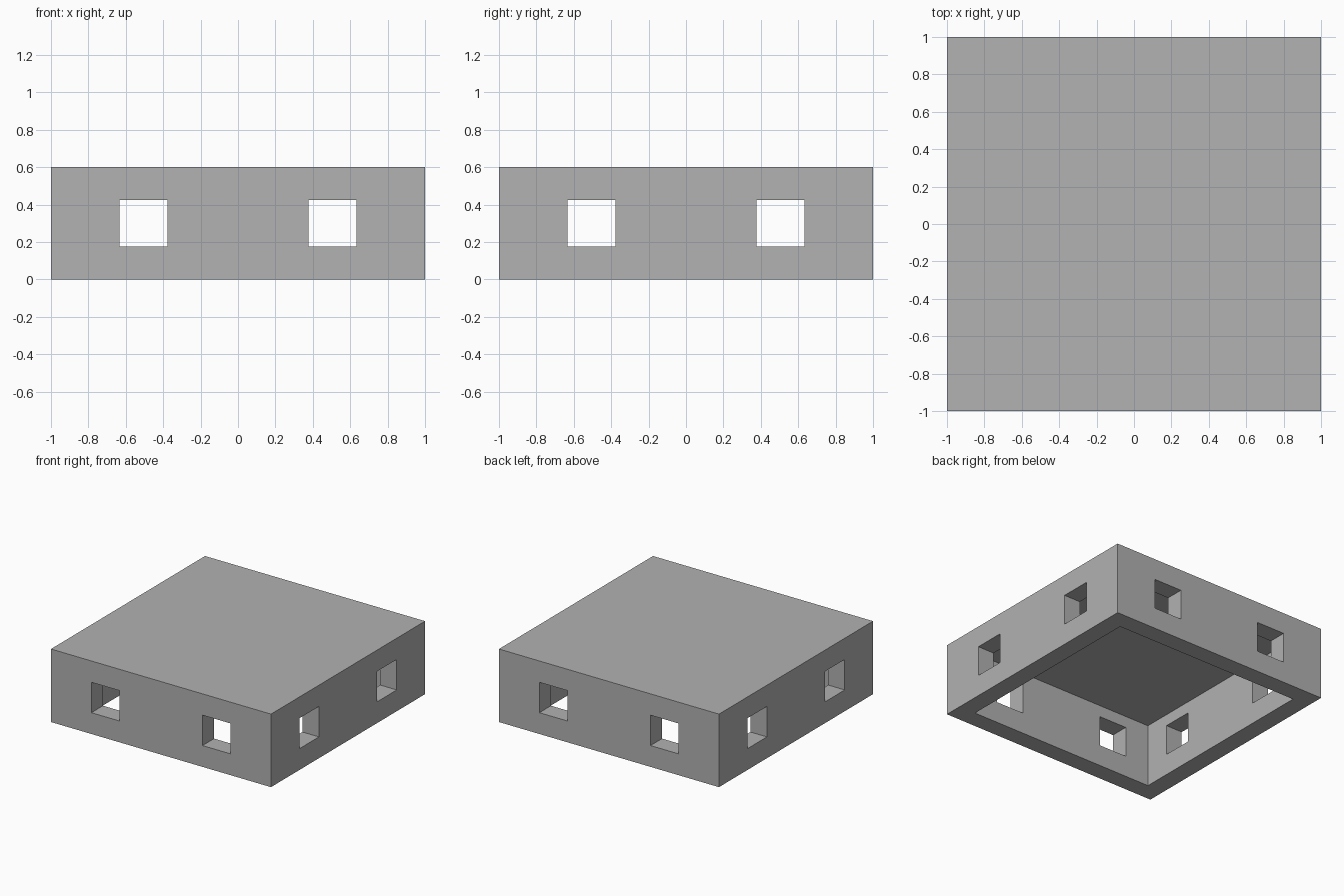
import bpy
import bmesh
from mathutils import Matrix, Vector

cube = bpy.data.objects.get("Cube")
if cube:
    bpy.data.objects.remove(cube, do_unlink=True)

HEIGHT = 0.6
WALL = 0.15
ROOF = 0.08
WINDOW = 0.255
OFFSET = 0.505   # window centre from the middle of each wall


def make_boxes(name, boxes):
    """One object from a list of (centre, size) boxes."""
    bm = bmesh.new()
    for centre, size in boxes:
        matrix = Matrix.Translation(centre) @ Matrix.Diagonal(Vector(size)).to_4x4()
        bmesh.ops.create_cube(bm, size=1, matrix=matrix)
    mesh = bpy.data.meshes.new(name)
    bm.to_mesh(mesh)
    bm.free()
    obj = bpy.data.objects.new(name, mesh)
    bpy.context.collection.objects.link(obj)
    return obj


# Single grey material
grey = bpy.data.materials.new("plain grey")
grey.use_nodes = True
colour = (0.445, 0.445, 0.445, 1)
grey.diffuse_color = colour
grey.node_tree.nodes["Principled BSDF"].inputs["Base Color"].default_value = colour

# Solid block
shell = make_boxes("open_bottom_shell", [((0, 0, HEIGHT / 2), (2, 2, HEIGHT))])
shell.data.materials.append(grey)

# Cavity open at the bottom, and window shafts through opposite walls
inner = 2 - 2 * WALL
depth = HEIGHT - ROOF
mid = HEIGHT / 2
cutters = [
    make_boxes("cavity_cutter", [((0, 0, depth / 2 - 0.5), (inner, inner, depth + 1))]),
    make_boxes("front_back_window_cutter",
               [((s * OFFSET, 0, mid), (WINDOW, 3, 0.25)) for s in (-1, 1)]),
    make_boxes("side_window_cutter",
               [((0, s * OFFSET, mid), (3, WINDOW, 0.25)) for s in (-1, 1)]),
]
for cutter in cutters:
    cutter.data.materials.append(grey)
    mod = shell.modifiers.new(cutter.name, 'BOOLEAN')
    mod.operation = 'DIFFERENCE'
    mod.solver = 'EXACT'
    mod.object = cutter

# Apply the cuts, then drop the helpers
bpy.context.view_layer.update()
result = shell.evaluated_get(bpy.context.evaluated_depsgraph_get())
cut_mesh = bpy.data.meshes.new_from_object(result)
shell.modifiers.clear()
shell.data = cut_mesh
for cutter in cutters:
    bpy.data.objects.remove(cutter, do_unlink=True)
